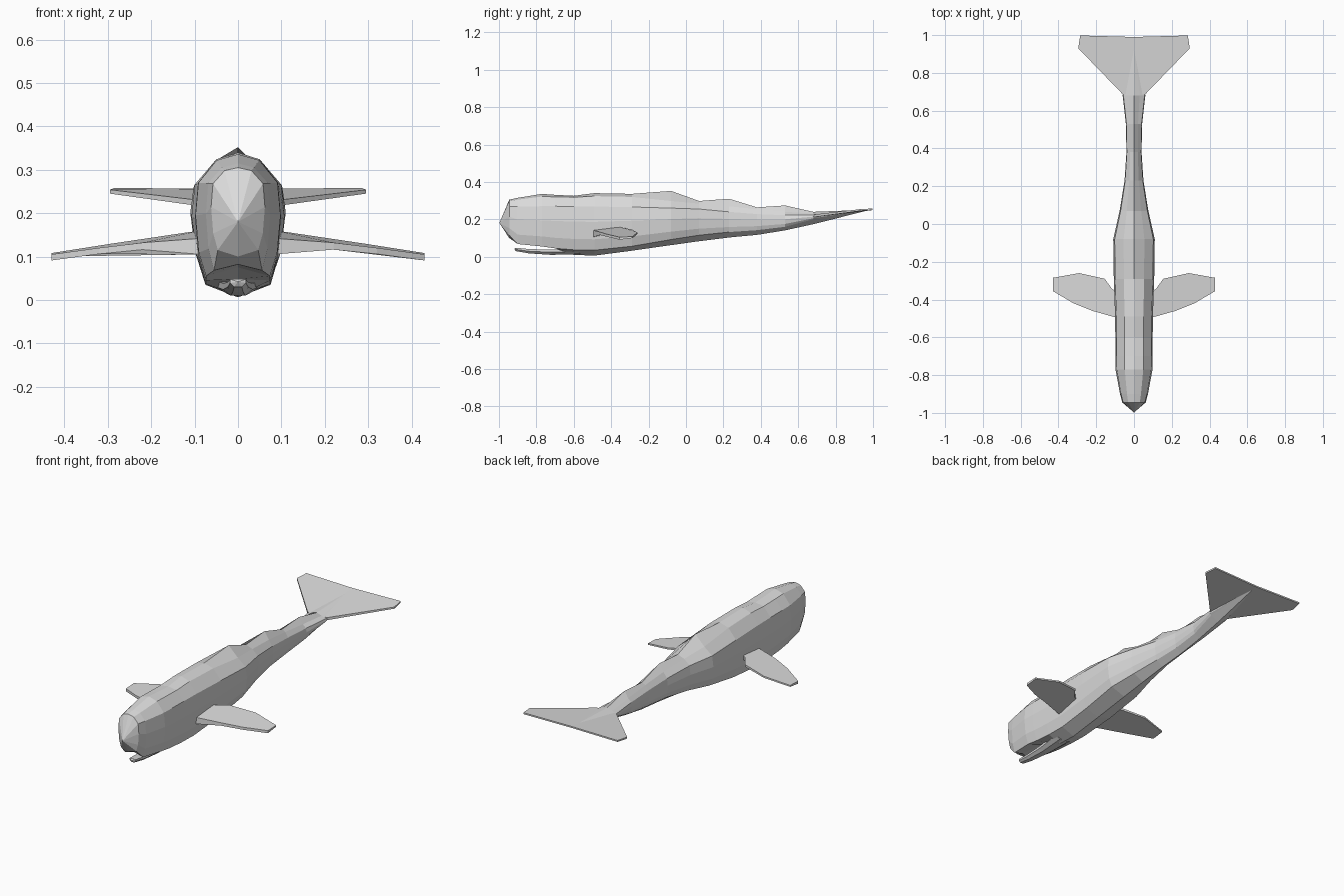
import bpy

grey = bpy.data.materials.new("whale_grey")
grey.diffuse_color = (0.72, 0.72, 0.72, 1)


def make(name, verts, faces, mirror=False):
    mesh = bpy.data.meshes.new(name)
    mesh.from_pydata(verts, [], faces)
    mesh.materials.append(grey)
    ob = bpy.data.objects.new(name, mesh)
    bpy.context.collection.objects.link(ob)
    # consistent outward normals
    bpy.context.view_layer.objects.active = ob
    ob.select_set(True)
    bpy.ops.object.mode_set(mode='EDIT')
    bpy.ops.mesh.select_all(action='SELECT')
    bpy.ops.mesh.normals_make_consistent(inside=False)
    bpy.ops.object.mode_set(mode='OBJECT')
    ob.select_set(False)
    if mirror:
        mod = ob.modifiers.new("mirror", 'MIRROR')
        mod.use_mirror_merge = False
    return ob


def loft(name, rings, start, end):
    """Skin closed rings of equal size, closing both ends on a point."""
    n = len(rings[0])
    verts = [v for r in rings for v in r] + [start, end]
    faces = []
    for i in range(len(rings) - 1):
        for j in range(n):
            k = (j + 1) % n
            faces.append((i * n + j, i * n + k, (i + 1) * n + k, (i + 1) * n + j))
    a, b, last = len(verts) - 2, len(verts) - 1, (len(rings) - 1) * n
    for j in range(n):
        k = (j + 1) % n
        faces += [(a, k, j), (b, last + j, last + k)]
    return make(name, verts, faces)


def slab(name, outline):
    """Thin fin from an outline of (x, y, z_top, z_bottom), mirrored in x."""
    n = len(outline)
    verts = [(x, y, t) for x, y, t, b in outline] + [(x, y, b) for x, y, t, b in outline]
    faces = [tuple(range(n)), tuple(range(2 * n - 1, n - 1, -1))]
    faces += [(i, (i + 1) % n, (i + 1) % n + n, i + n) for i in range(n)]
    return make(name, verts, faces, mirror=True)


# Body stations: y, half width, top, upper slope, shoulder, lower edge, keel
stations = [
    (-0.945, 0.062, 0.305, 0.298, 0.268, 0.115, 0.100),
    (-0.90, 0.074, 0.315, 0.305, 0.269, 0.068, 0.082),
    (-0.77, 0.098, 0.336, 0.322, 0.270, 0.055, 0.075),
    (-0.70, 0.099, 0.331, 0.320, 0.270, 0.045, 0.048),
    (-0.60, 0.099, 0.326, 0.318, 0.269, 0.037, 0.010),
    (-0.49, 0.100, 0.340, 0.324, 0.268, 0.035, 0.006),
    (-0.29, 0.107, 0.336, 0.320, 0.266, 0.056, 0.032),
    (-0.08, 0.110, 0.352, 0.298, 0.260, 0.092, 0.062),
    (0.07, 0.076, 0.298, 0.284, 0.255, 0.115, 0.083),
    (0.23, 0.050, 0.310, 0.270, 0.240, 0.132, 0.103),
    (0.38, 0.040, 0.264, 0.254, 0.228, 0.142, 0.117),
    (0.53, 0.043, 0.274, 0.240, 0.222, 0.160, 0.141),
    (0.68, 0.060, 0.240, 0.231, 0.222, 0.200, 0.174),
]


def body_ring(y, w, top, slope, shoulder, low, keel):
    rise = shoulder - low
    half = [(0.50 * w, slope), (0.93 * w, shoulder), (w, low + 0.65 * rise),
            (0.92 * w, low + 0.25 * rise), (0.75 * w, low)]
    right = [(x, y, z) for x, z in half]
    left = [(-x, y, z) for x, z in reversed(half)]
    return [(0, y, top)] + right + [(0, y, keel)] + left


loft("body", [body_ring(*s) for s in stations], (0, -0.998, 0.18), (0, 0.99, 0.252))

# Slim lower jaw running back into the throat: y, half width, top, bottom
jaw = [(-0.91, 0.018, 0.048, 0.030), (-0.84, 0.024, 0.041, 0.018),
       (-0.72, 0.034, 0.038, 0.010), (-0.57, 0.050, 0.045, 0.014)]
jaw_rings = [[(-w, y, t), (w, y, t), (w, y, (t + b) / 2), (w * 0.5, y, b),
              (-w * 0.5, y, b), (-w, y, (t + b) / 2)] for y, w, t, b in jaw]
loft("lower_jaw", jaw_rings, (0, -0.918, 0.042), (0, -0.54, 0.035))

# Side flippers
slab("flipper", [
    (0.085, -0.498, 0.142, 0.105), (0.22, -0.46, 0.132, 0.116),
    (0.32, -0.42, 0.120, 0.106), (0.43, -0.355, 0.105, 0.091),
    (0.43, -0.285, 0.108, 0.100), (0.29, -0.26, 0.130, 0.121),
    (0.155, -0.29, 0.146, 0.134), (0.115, -0.345, 0.156, 0.136),
    (0.085, -0.36, 0.160, 0.130)])

# Tail flukes
slab("tail_fluke", [
    (0.0, 0.685, 0.226, 0.212), (0.058, 0.685, 0.226, 0.212),
    (0.295, 0.93, 0.254, 0.245), (0.285, 0.998, 0.258, 0.250),
    (0.0, 0.99, 0.256, 0.248)])
